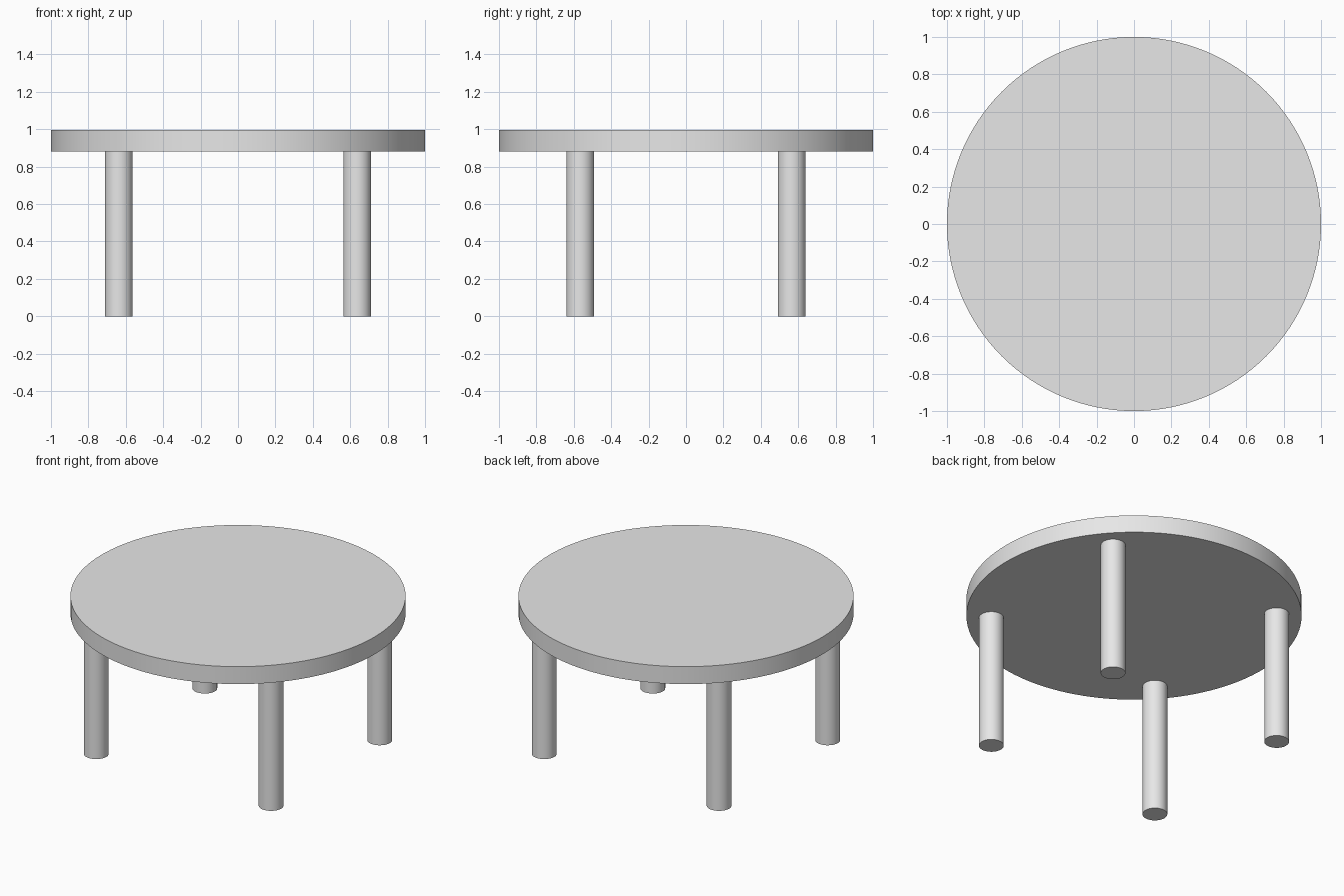
import bpy

cube = bpy.data.objects.get("Cube")
if cube:
    bpy.data.objects.remove(cube, do_unlink=True)

# Single plain grey finish
GREY = (0.8, 0.8, 0.8, 1.0)
grey = bpy.data.materials.new("plain grey")
grey.use_nodes = True
grey.diffuse_color = GREY
grey.node_tree.nodes["Principled BSDF"].inputs["Base Color"].default_value = GREY

TOP_HEIGHT, TOP_UNDERSIDE = 0.995, 0.88
LEG_X, LEG_Y, LEG_RADIUS = 0.637, 0.565, 0.074


def cylinder(name, radius, x, y, bottom, top, sides):
    """Upright smooth-sided cylinder between two heights."""
    bpy.ops.mesh.primitive_cylinder_add(
        vertices=sides, radius=radius, depth=top - bottom,
        location=(x, y, (top + bottom) / 2))
    obj = bpy.context.object
    obj.name = obj.data.name = name
    obj.data.materials.append(grey)
    bpy.ops.object.shade_smooth_by_angle()
    return obj


# Round table top
cylinder("table_top", 1.0, 0, 0, TOP_UNDERSIDE, TOP_HEIGHT, 128)

# Four round legs
for depth_name, sy in (("front", -1), ("back", 1)):
    for side_name, sx in (("left", 1), ("right", -1)):
        cylinder(f"{depth_name}_{side_name}_leg", LEG_RADIUS,
                 sx * LEG_X, sy * LEG_Y, 0, TOP_UNDERSIDE, 48)
